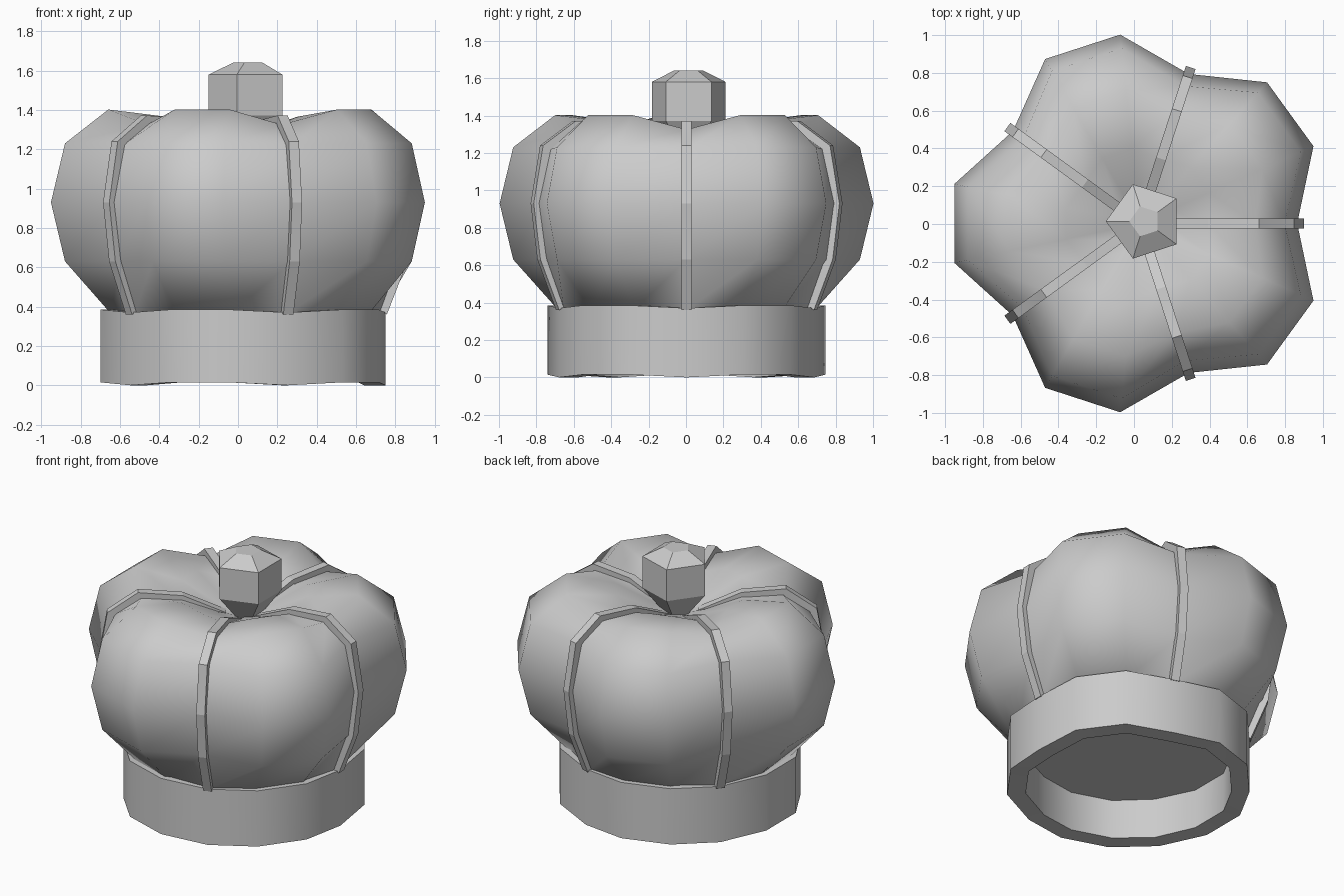
import bpy, bmesh, math

if "Cube" in bpy.data.objects:
    bpy.data.objects.remove(bpy.data.objects["Cube"])

CX, CY = 0.032, 0.003      # axis of the five-lobed cap
LOBES, SIDES = 5, 15       # every third side vertex sits in a valley


def finish(bm, name, smooth=None):
    bmesh.ops.recalc_face_normals(bm, faces=bm.faces)
    me = bpy.data.meshes.new(name)
    bm.to_mesh(me)
    bm.free()
    ob = bpy.data.objects.new(name, me)
    bpy.context.collection.objects.link(ob)
    if smooth:
        bpy.ops.object.select_all(action='DESELECT')
        bpy.context.view_layer.objects.active = ob
        ob.select_set(True)
        bpy.ops.object.shade_smooth_by_angle(angle=math.radians(smooth))
    return ob


def loft(name, rings, smooth=None, cap_start=True, cap_end=True):
    """Skin a list of closed point loops."""
    bm = bmesh.new()
    loops = [[bm.verts.new(p) for p in ring] for ring in rings]
    n = len(loops[0])
    for a, b in zip(loops, loops[1:]):
        for i in range(n):
            j = (i + 1) % n
            bm.faces.new((a[i], a[j], b[j], b[i]))
    if cap_start:
        bm.faces.new(loops[0])
    if cap_end:
        bm.faces.new(loops[-1])
    return finish(bm, name, smooth)


def lobed_ring(lobe, valley):
    ring = []
    for i in range(SIDES):
        r, z = valley if i % 3 == 0 else lobe
        a = math.tau * i / SIDES
        ring.append((CX + r * math.cos(a), CY + r * math.sin(a), z))
    return ring


# Puffed cap: lobe profile and valley profile as (radius, height)
lobe = [(0.69, 0.36), (0.932, 0.63), (1.005, 0.93), (0.932, 1.23),
        (0.707, 1.402), (0.40, 1.365), (0.17, 1.26), (0.03, 1.21)]
valley = [(0.69, 0.36), (0.79, 0.63), (0.832, 0.93), (0.765, 1.22),
          (0.61, 1.325), (0.36, 1.31), (0.15, 1.235), (0.03, 1.21)]
loft("puffed_cap", [lobed_ring(l, v) for l, v in zip(lobe, valley)], 50)

# Head band: outer wall, top ledge, underside rim, inner wall and ceiling
band = [((0.62, 0.385), (0.60, 0.37)), ((0.748, 0.385), (0.718, 0.37)),
        ((0.748, 0.015), (0.718, 0.0)), ((0.635, 0.015), (0.61, 0.0)),
        ((0.635, 0.275), (0.61, 0.265))]
loft("head_band", [lobed_ring(l, v) for l, v in band], 30, cap_start=False)

# Five ribs: square strips following the valleys
path = [(0.725, 0.36), (0.83, 0.63), (0.868, 0.93), (0.815, 1.24),
        (0.63, 1.372), (0.36, 1.35), (0.10, 1.235)]
HALF, DEPTH = 0.027, 0.075
for k in range(LOBES):
    a = math.tau * k / LOBES
    ca, sa = math.cos(a), math.sin(a)
    rings = []
    for i, (r, z) in enumerate(path):
        p, q = path[max(i - 1, 0)], path[min(i + 1, len(path) - 1)]
        tr, tz = q[0] - p[0], q[1] - p[1]
        length = math.hypot(tr, tz)
        ri, zi = r - DEPTH * tz / length, z + DEPTH * tr / length
        rings.append([(CX + rr * ca - s * sa, CY + rr * sa + s * ca, zz)
                      for rr, zz, s in ((r, z, -HALF), (r, z, HALF),
                                        (ri, zi, HALF), (ri, zi, -HALF))])
    loft(f"rib_{k + 1}", rings)

# Faceted five-sided knob
knob = [(0.07, 1.20), (0.207, 1.372), (0.207, 1.58), (0.083, 1.64)]
loft("top_knob", [[(0.058 + r * math.cos(math.pi + math.tau * i / 5),
                    0.014 + r * math.sin(math.pi + math.tau * i / 5), z)
                   for i in range(5)] for r, z in knob])
